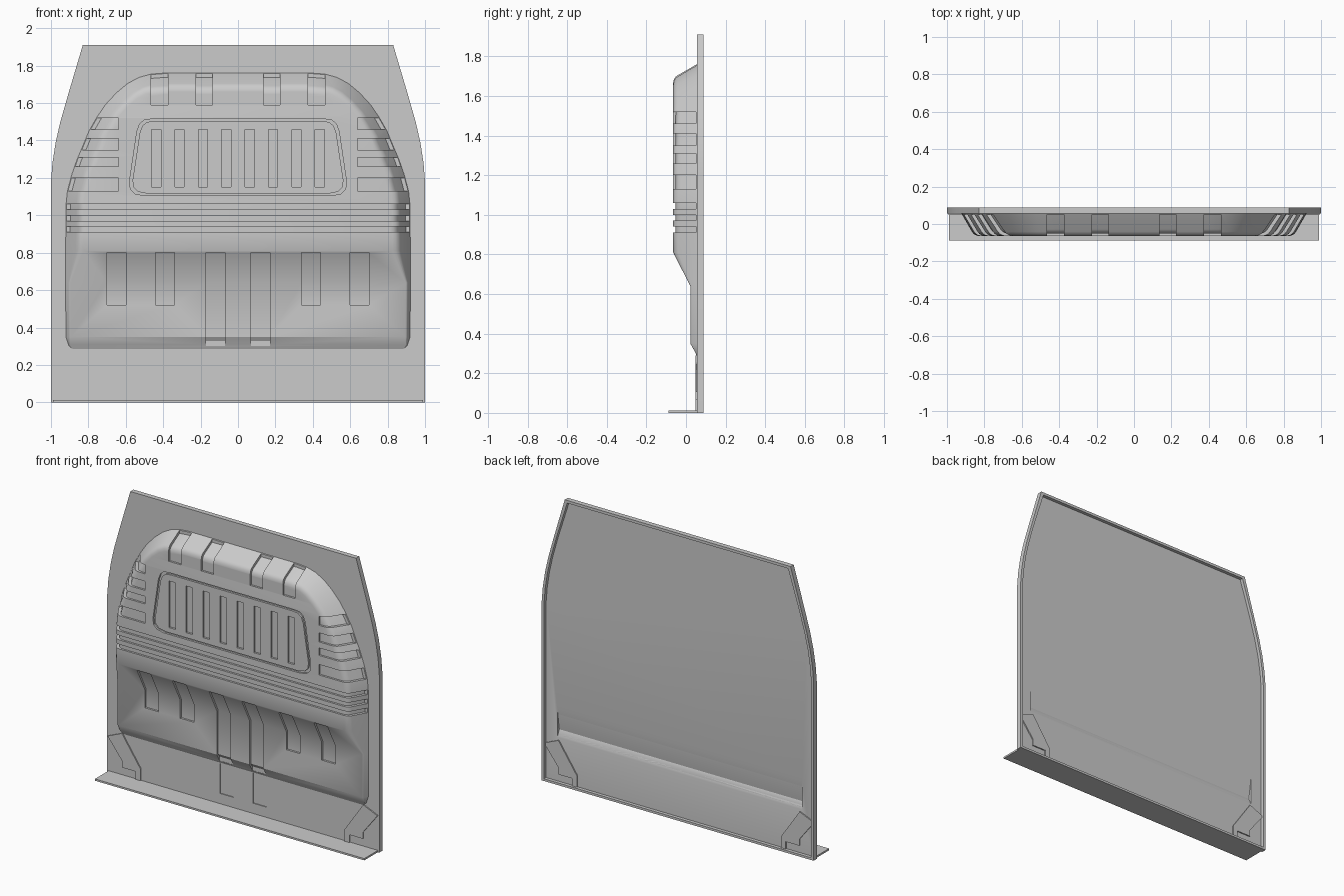
import bpy, bmesh, math

if "Cube" in bpy.data.objects:
    bpy.data.objects.remove(bpy.data.objects["Cube"])

FRONT, PLATE_BACK, BACK = 0.055, 0.066, 0.088


def finish(name, bm):
    bmesh.ops.remove_doubles(bm, verts=bm.verts, dist=1e-5)
    bmesh.ops.recalc_face_normals(bm, faces=bm.faces)
    me = bpy.data.meshes.new(name)
    bm.to_mesh(me)
    bm.free()
    ob = bpy.data.objects.new(name, me)
    bpy.context.collection.objects.link(ob)
    return ob


def add_prism(bm, pts, a, b, along_x=False):
    def place(p, t):
        return (t, p[0], p[1]) if along_x else (p[0], t, p[1])
    lo = [bm.verts.new(place(p, a)) for p in pts]
    hi = [bm.verts.new(place(p, b)) for p in pts]
    bm.faces.new(lo)
    bm.faces.new(hi[::-1])
    n = len(pts)
    for i in range(n):
        j = (i + 1) % n
        bm.faces.new((lo[i], hi[i], hi[j], lo[j]))


def prism(name, pts, a, b, along_x=False):
    bm = bmesh.new()
    add_prism(bm, pts, a, b, along_x)
    return finish(name, bm)


def rect(x0, x1, z0, z1):
    return [(x0, z0), (x1, z0), (x1, z1), (x0, z1)]


def mirrored(half):
    return half + [(-x, z) for x, z in reversed(half)]


def cut(ob, *cutters):
    for c in cutters:
        mod = ob.modifiers.new("cut", 'BOOLEAN')
        mod.operation, mod.solver, mod.object = 'DIFFERENCE', 'EXACT', c
    bpy.context.view_layer.update()
    dg = bpy.context.evaluated_depsgraph_get()
    me = bpy.data.meshes.new_from_object(ob.evaluated_get(dg))
    ob.modifiers.clear()
    ob.data = me


# embossed front bulge: depth follows height, edges rounded by rings
HALF = [(.885, .285), (.905, .305), (.92, .35), (.922, .64), (.922, .81), (.92, .95),
        (.92, 1.05), (.912, 1.13), (.888, 1.22), (.86, 1.3), (.834, 1.36), (.797, 1.45),
        (.754, 1.525), (.71, 1.59), (.65, 1.655), (.59, 1.705), (.53, 1.737),
        (.465, 1.755), (.40, 1.76)]
PROFILE = [(.285, FRONT), (.35, .022), (.64, .022), (.81, -.065), (2, -.065)]


def face_y(z):
    for (z0, y0), (z1, y1) in zip(PROFILE, PROFILE[1:]):
        if z <= z1:
            return y0 + (y1 - y0) * (z - z0) / (z1 - z0)


def bulge(name, delta, back):
    rings = [(0, None), (0, 0), (.055, .80), (.064, .90), (.078, .97), (.095, 1)]
    bm = bmesh.new()
    loops = []
    n = len(HALF)
    for inset, depth in rings:
        pts = []
        for i, (x, z) in enumerate(HALF):
            a, b = HALF[max(i - 1, 0)], HALF[min(i + 1, n - 1)]
            tx, tz = b[0] - a[0], b[1] - a[1]
            if i in (2, 3, 4):
                tx, tz = 0, 1
            if i == n - 1:
                tx, tz = -1, 0
            ln = math.hypot(tx, tz)
            d = FRONT - face_y(z)
            s = inset * d / .12 + delta
            y = back if depth is None else FRONT - d * depth + delta
            pts.append((x - s * tz / ln, y, z + s * tx / ln))
        full = pts + [(-x, y, z) for x, y, z in reversed(pts)]
        loops.append([bm.verts.new(p) for p in full])
    m = 2 * n
    for r, s in zip(loops, loops[1:]):
        for i in range(m):
            j = (i + 1) % m
            bm.faces.new((r[i], r[j], s[j], s[i]))
    top = loops[-1]
    for i in range(n - 1):
        bm.faces.new((top[i], top[i + 1], top[m - 2 - i], top[m - 1 - i]))
    bm.faces.new(loops[0])
    return finish(name, bm)


trim = bulge("embossed_panel", 0, .06)
core = bulge("groove_floor", .013, .15)

# pressed grooves: full-width bands, side bands, slots, top wraps, lower channels
bands = [rect(-1, 1, z, z + .03) for z in (.91, .97, 1.03)]
bands += [rect(-.4625 + .125 * i, -.4125 + .125 * i, 1.15, 1.46) for i in range(8)]
for s in (1, -1):
    spans = [(.64, 1, a, b) for a, b in ((1.13, 1.2), (1.26, 1.31), (1.35, 1.41), (1.46, 1.52))]
    spans += [(.135, .225, 1.59, 1.8), (.375, .465, 1.59, 1.8)]
    spans += [(.34, .44, .52, .80), (.60, .70, .52, .80), (.07, .17, .30, .80)]
    bands += [rect(min(s * a, s * b), max(s * a, s * b), c, d) for a, b, c, d in spans]
bm = bmesh.new()
for b in bands:
    add_prism(bm, b, -.1, .05)

# rounded frame groove around the slots
frame = mirrored([(.50, 1.105), (.55, 1.115), (.575, 1.14), (.58, 1.18),
                  (.54, 1.45), (.525, 1.49), (.50, 1.51), (.46, 1.515)])
loops = []
for k, y in ((1, -.1), (.972, -.1), (.972, .05), (1, .05)):
    loops.append([bm.verts.new((x * k, y, 1.31 + (z - 1.31) * (k * 2 - 1))) for x, z in frame])
for r in range(4):
    p, q = loops[r], loops[(r + 1) % 4]
    for i in range(len(frame)):
        j = (i + 1) % len(frame)
        bm.faces.new((p[i], p[j], q[j], q[i]))
grooves = finish("groove_cutter", bm)
cut(grooves, core)

# shelf pressed into the rear
shelf = prism("rear_shelf_cutter", [(.12, .5), (.066, .5), (.045, .35), (.068, .30), (.12, .30)],
              -.9, .9, True)
cut(trim, grooves, shelf)

# door plate with a rim on the rear
EDGE = [(1, 0), (1, 1.18), (.992, 1.28), (.975, 1.39), (.95, 1.5), (.91, 1.64), (.83, 1.91)]
plate = prism("door_plate", mirrored(EDGE), FRONT, BACK)
inner = prism("rear_recess_cutter",
              mirrored([(x - .018, min(max(z, .015), 1.892)) for x, z in EDGE]), PLATE_BACK, .12)
bm = bmesh.new()
for x in (-.17, .07):
    add_prism(bm, rect(x, x + .1, .08, .28), 0, .061)
slots = finish("plate_slot_cutter", bm)
cut(plate, inner, slots, shelf)

# stepped corner braces
BRACE = [(.992, .245), (.885, .107), (.885, .064), (.785, .064), (.785, .005),
         (.75, .005), (.75, .09), (.887, .29)]
for s, side in ((1, "right"), (-1, "left")):
    prism("corner_brace_" + side, [(s * x, z) for x, z in BRACE], .047, .074)

# bottom sill lip
prism("bottom_sill", rect(-.99, .99, 0, .012), -.088, .06)

for ob in (core, grooves, shelf, inner, slots):
    bpy.data.objects.remove(ob)

bpy.ops.object.select_all(action='DESELECT')
for ob in (trim, plate):
    ob.select_set(True)
bpy.context.view_layer.objects.active = trim
bpy.ops.object.shade_smooth_by_angle(angle=math.radians(28))
